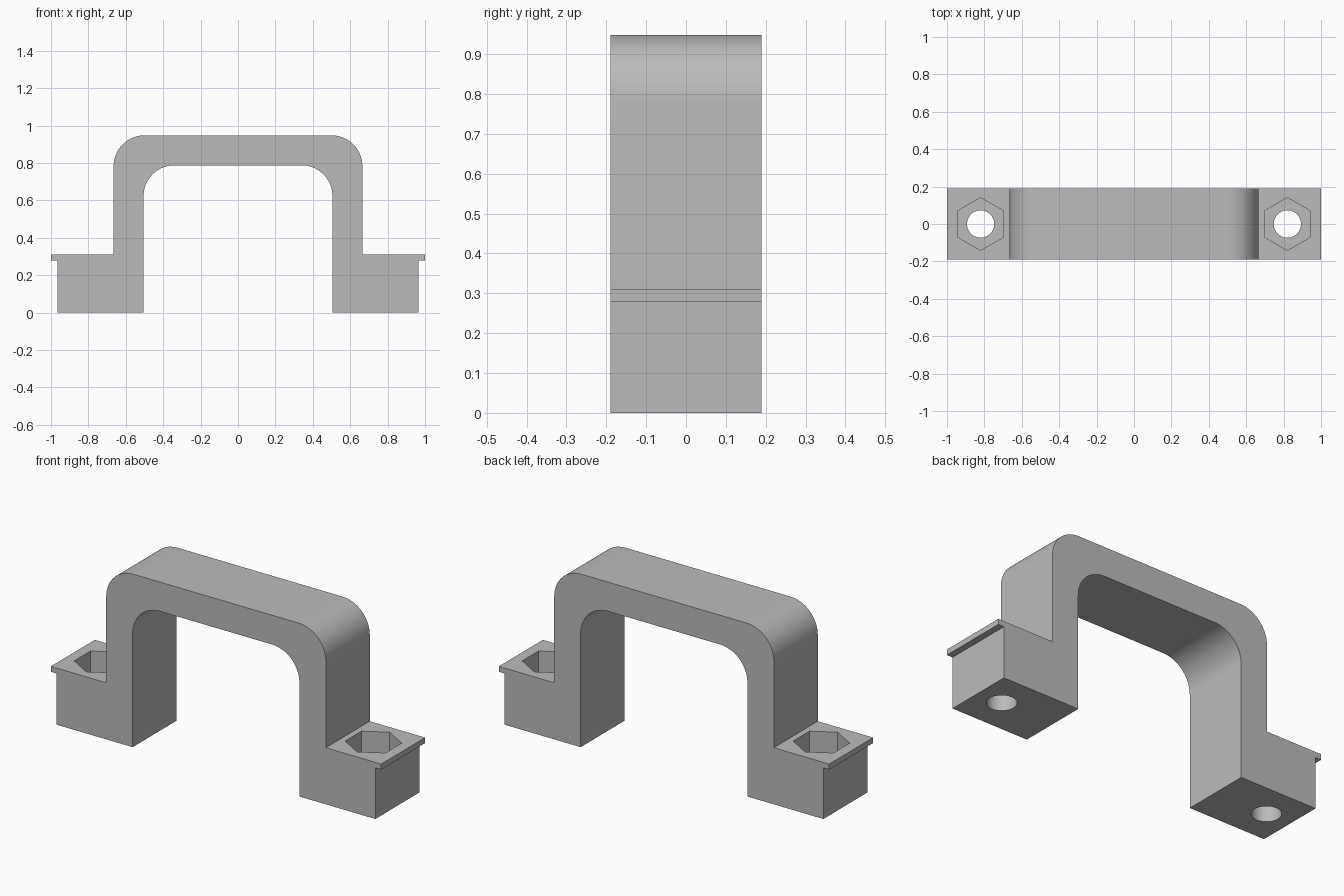
import bpy, bmesh, math

cube = bpy.data.objects.get("Cube")
if cube:
    bpy.data.objects.remove(cube, do_unlink=True)

HALF_DEPTH = 0.19
RADIUS = 0.165
BOLT_X = 0.82
LEDGE_Z = 0.31

grey = bpy.data.materials.new("plain grey")
grey.use_nodes = True
colour = (0.5, 0.5, 0.5, 1)
grey.diffuse_color = colour
grey.node_tree.nodes["Principled BSDF"].inputs["Base Color"].default_value = colour


def corner(x, z, steps=20):
    """Quarter arc rounding an upper right corner, from side to top."""
    angles = [math.pi / 2 * i / steps for i in range(steps + 1)]
    return [(x - RADIUS + RADIUS * math.cos(a), z - RADIUS + RADIUS * math.sin(a))
            for a in angles]


def mirrored(half):
    return half + [(-x, z) for x, z in reversed(half)]


# Handle profile: outer edge with lipped feet, then the inner opening
outer = mirrored([(0.505, 0), (0.965, 0), (0.965, 0.28), (1, 0.28),
                  (1, LEDGE_Z), (0.665, LEDGE_Z)] + corner(0.665, 0.948))
inner = mirrored(corner(0.505, 0.788))
bm = bmesh.new()
face = bm.faces.new([bm.verts.new((x, -HALF_DEPTH, z)) for x, z in outer + inner[::-1]])
moved = bmesh.ops.extrude_face_region(bm, geom=[face])["geom"]
bmesh.ops.translate(bm, vec=(0, 2 * HALF_DEPTH, 0),
                    verts=[v for v in moved if isinstance(v, bmesh.types.BMVert)])
bmesh.ops.recalc_face_normals(bm, faces=bm.faces)
mesh = bpy.data.meshes.new("handle")
bm.to_mesh(mesh)
bm.free()
handle = bpy.data.objects.new("handle", mesh)
bpy.context.collection.objects.link(handle)
mesh.materials.append(grey)
bpy.context.view_layer.objects.active = handle


def cut_prism(name, sides, radius, x, bottom, top):
    """Cut an upright prism out of the handle."""
    bpy.ops.mesh.primitive_cylinder_add(vertices=sides, radius=radius, depth=top - bottom,
                                        location=(x, 0, (top + bottom) / 2))
    cutter = bpy.context.object
    cutter.name = name
    cutter.hide_render = True
    cutter.data.materials.append(grey)
    mod = handle.modifiers.new(name, 'BOOLEAN')
    mod.operation = 'DIFFERENCE'
    mod.solver = 'EXACT'
    mod.object = cutter
    bpy.context.view_layer.objects.active = handle
    bpy.ops.object.modifier_apply(modifier=name)
    bpy.data.objects.remove(cutter, do_unlink=True)


# Bolt holes and nut pockets, one pair in each foot
for side in (-1, 1):
    cut_prism("bolt_hole", 48, 0.073, side * BOLT_X, -0.1, 0.5)
    cut_prism("nut_pocket", 6, 0.141, side * BOLT_X, LEDGE_Z - 0.18, 0.5)

bpy.ops.object.select_all(action='DESELECT')
handle.select_set(True)
bpy.context.view_layer.objects.active = handle
bpy.ops.object.shade_smooth_by_angle(angle=math.radians(30))
